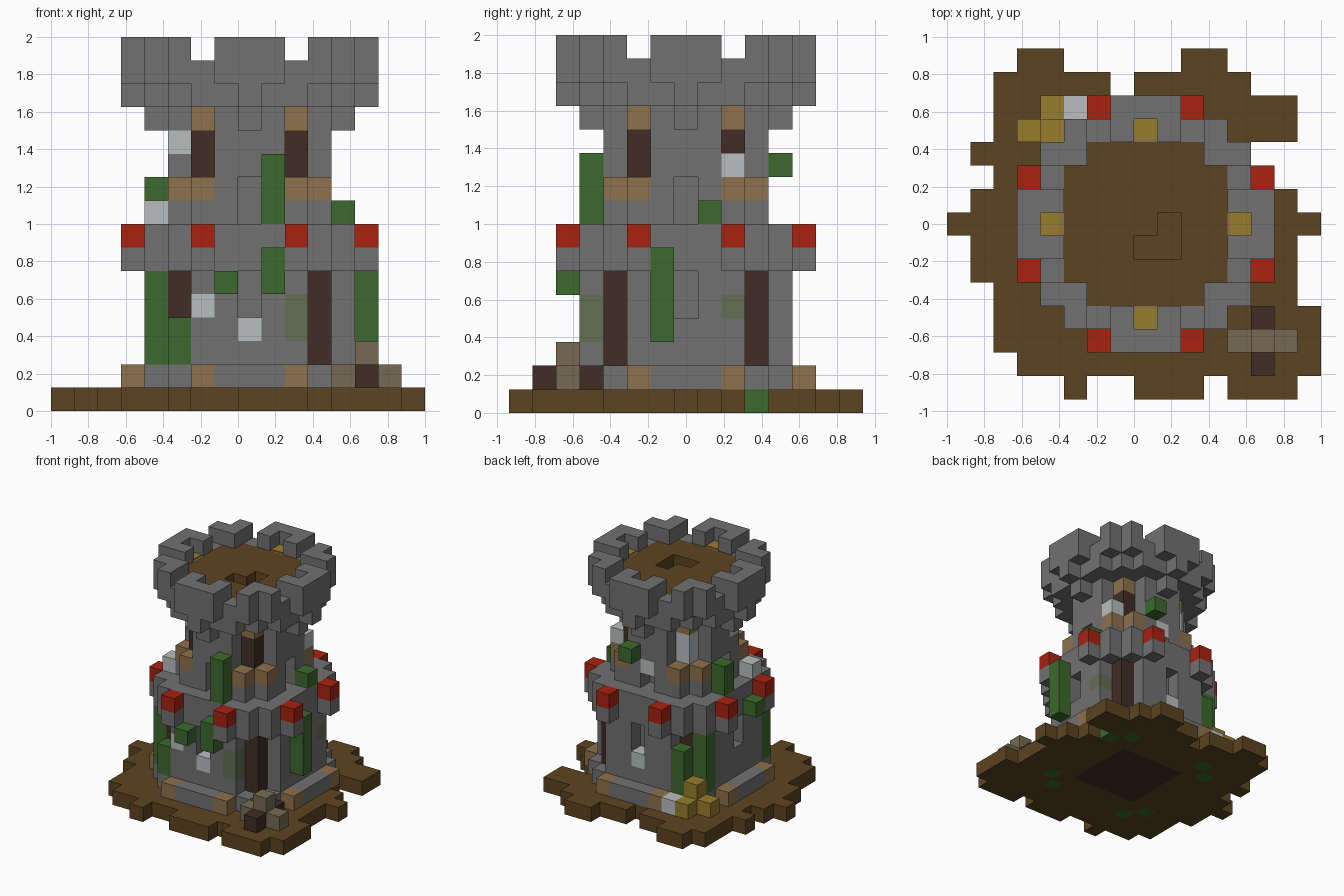
import bpy

old = bpy.data.objects.get("Cube")
if old:
    bpy.data.objects.remove(old, do_unlink=True)

S = 0.125  # block size


def material(name, rgb):
    m = bpy.data.materials.new(name)
    m.use_nodes = True
    col = [(c / 255 / 12.92) if c < 11 else ((c / 255 + 0.055) / 1.055) ** 2.4 for c in rgb] + [1]
    m.diffuse_color = col
    m.node_tree.nodes["Principled BSDF"].inputs["Base Color"].default_value = col
    return m


MATS = {
    "stone": material("stone grey", (113, 113, 113)),
    "earth": material("earth brown", (92, 68, 33)),
    "tan": material("tan wood", (142, 113, 77)),
    "dark": material("dark wood", (65, 45, 37)),
    "vine": material("vine green", (60, 105, 45)),
    "red": material("red", (168, 34, 16)),
    "pale": material("pale stone", (184, 190, 190)),
    "gold": material("gold", (152, 125, 45)),
    "rubble": material("rubble beige", (118, 106, 82)),
    "moss": material("mossy stone", (98, 110, 85)),
}

# cell (u, v, k) -> (part, colour); u, v count from the tower axis
cells = {}


def put(part, colour, us, vs, ks):
    one = lambda a: (a,) if isinstance(a, int) else a
    for u in one(us):
        for v in one(vs):
            for k in one(ks):
                cells[u, v, k] = (part, colour)


def span(a, b):
    return range(a, b + 1)


def around(part, colour, r, t, ks):
    """Put a block on all four sides, mirrored along each side."""
    for s in (-1, 1):
        for w in {-t, t}:
            put(part, colour, w, s * r, ks)
            put(part, colour, s * r, w, ks)


def disc(part, colour, r, flat, ks):
    """Solid stepped disc: square of radius r-1 plus a flat run on each side."""
    put(part, colour, span(1 - r, r - 1), span(1 - r, r - 1), ks)
    for t in span(0, flat):
        around(part, colour, r, t, ks)


# Ground slab with a ragged outline, rows from front to back
rows = [[(5, 5), (8, 10), (12, 14)], [(3, 15)], [(2, 15)], [(2, 15)], [(2, 14)],
        [(1, 14)], [(1, 14)], [(0, 15)], [(1, 14)], [(2, 13)], [(1, 12)],
        [(2, 14)], [(2, 14)], [(2, 6), (8, 12)], [(3, 4), (10, 11)]]
for j, runs in enumerate(rows):
    for a, b in runs:
        put("ground", "earth", span(a - 8, b - 8), j - 7, 0)
put("ground", "dark", span(-2, 2), span(-2, 2), 0)
around("ground", "vine", 4, 3, 0)

# Plinth
disc("plinth", "stone", 4, 3, 1)
for t in (0, 1):
    around("plinth", "stone", 5, t, 1)
around("plinth", "tan", 5, 2, 1)

# Lower storey with dark corner posts and wall niches
disc("lower_wall", "stone", 4, 2, span(2, 7))
around("lower_wall", "dark", 3, 3, span(2, 5))
for t in (3,):
    around("lower_wall", "stone", 4, t, span(6, 7))
around("corbels", "stone", 5, 2, 6)
around("red_blocks", "red", 5, 2, 7)

# Upper storey with corner windows
disc("upper_wall", "stone", 3, 1, span(8, 12))
around("upper_wall", "stone", 3, 2, 8)
around("window_sills", "tan", 3, 2, 9)
around("windows", "dark", 2, 2, span(10, 11))
around("lintels", "tan", 2, 2, 12)

# Flared crown and battlements
around("crown", "stone", 4, 0, 12)
disc("crown", "stone", 4, 2, 13)
around("crown", "stone", 5, 0, 13)
disc("crown", "stone", 4, 3, 14)
for t in (0, 1):
    around("crown", "stone", 5, t, span(14, 15))
around("crown", "stone", 4, 1, 15)
around("crown", "stone", 4, 3, 15)
around("crown", "stone", 3, 3, 15)
around("crown", "tan", 4, 0, 14)

# Roof deck with a stair opening
for u in span(-3, 3):
    for v in span(-3, 3):
        if abs(u) + abs(v) < 6:
            put("roof_deck", "earth", u, v, 14)
put("roof_deck", "earth", span(0, 1), span(-1, 0), 13)

# Vines
for u, v, a, b in [(1, -4, 8, 10), (-1, -5, 5, 5), (1, -5, 5, 6), (5, -1, 3, 6),
                   (-4, -3, 2, 5), (-3, -4, 2, 3), (4, 1, 8, 8), (1, 4, 10, 10),
                   (-4, 1, 8, 9), (-5, -1, 6, 6), (-4, 3, 2, 5), (-3, 4, 2, 4)]:
    put("vines", "vine", u, v, span(a, b))

# Pale and mossy stones
for u, v, a, b in [(-2, -4, 4, 4), (0, -4, 3, 3), (-3, -1, 11, 11), (3, 2, 10, 10),
                   (-4, -2, 8, 8), (0, 4, 3, 3), (-2, 2, 10, 11), (-3, 5, 1, 1)]:
    put("pale_stones", "pale", u, v, span(a, b))
put("mossy_stones", "moss", 2, -4, span(3, 4))
put("mossy_stones", "moss", 4, 2, 4)

# Rubble heap and gold heap
put("rubble", "rubble", span(4, 6), -5, 1)
put("rubble", "rubble", 5, -5, 2)
put("rubble", "dark", 5, (-6, -4), 1)
put("gold_heap", "gold", (-5, -4), 4, 1)
put("gold_heap", "gold", -4, 5, 1)
put("gold_heap", "gold", -4, 4, 2)

# Openings
for c in [(1, 0, 14), (0, -1, 14), (1, -1, 14)]:
    cells.pop(c, None)
for s in (-1, 1):
    for k in (8, 9):
        cells.pop((0, s * 3, k), None)
        cells.pop((s * 3, 0, k), None)
    for k in (4, 5):
        cells.pop((0, s * 4, k), None)
        cells.pop((s * 4, 0, k), None)
put("pale_stones", "pale", 0, 3, 9)


def add_mesh(name, verts, faces, colours):
    me = bpy.data.meshes.new(name)
    me.from_pydata(verts, [], faces)
    used = sorted(set(colours))
    for c in used:
        me.materials.append(MATS[c])
    for p, c in zip(me.polygons, colours):
        p.material_index = used.index(c)
    me.update()
    ob = bpy.data.objects.new(name, me)
    bpy.context.scene.collection.objects.link(ob)


def build(part):
    """Mesh the outer faces of all blocks of one part."""
    index, faces, colours = {}, [], []
    for (u, v, k), (p, colour) in cells.items():
        if p != part:
            continue
        for axis in range(3):
            for side in (0, 1):
                n = [u, v, k]
                n[axis] += 2 * side - 1
                if tuple(n) in cells:
                    continue
                a, b = (axis + 1) % 3, (axis + 2) % 3
                face = []
                for da, db in ((0, 0), (1, 0), (1, 1), (0, 1)):
                    c = [u, v, k]
                    c[axis] += side
                    c[a] += da
                    c[b] += db
                    face.append(index.setdefault(tuple(c), len(index)))
                faces.append(face if side else face[::-1])
                colours.append(colour)
    verts = [(x * S, (y - 0.5) * S, z * S) for x, y, z in index]
    add_mesh(part, verts, faces, colours)


for part in sorted({p for p, c in cells.values()}):
    build(part)

# Thin gold plates in the battlement nooks
for n, (dx, dy) in enumerate([(1, 0), (-1, 0), (0, 1), (0, -1)]):
    bpy.ops.mesh.primitive_cube_add(size=1, location=(S / 2 + dx * 0.507, dy * 0.507, 15 * S + 0.004))
    plate = bpy.context.object
    plate.name = f"gold_plate_{n + 1}"
    plate.scale = (S - 0.015 * abs(dx), S - 0.015 * abs(dy), 0.008)
    plate.data.materials.append(MATS["gold"])
